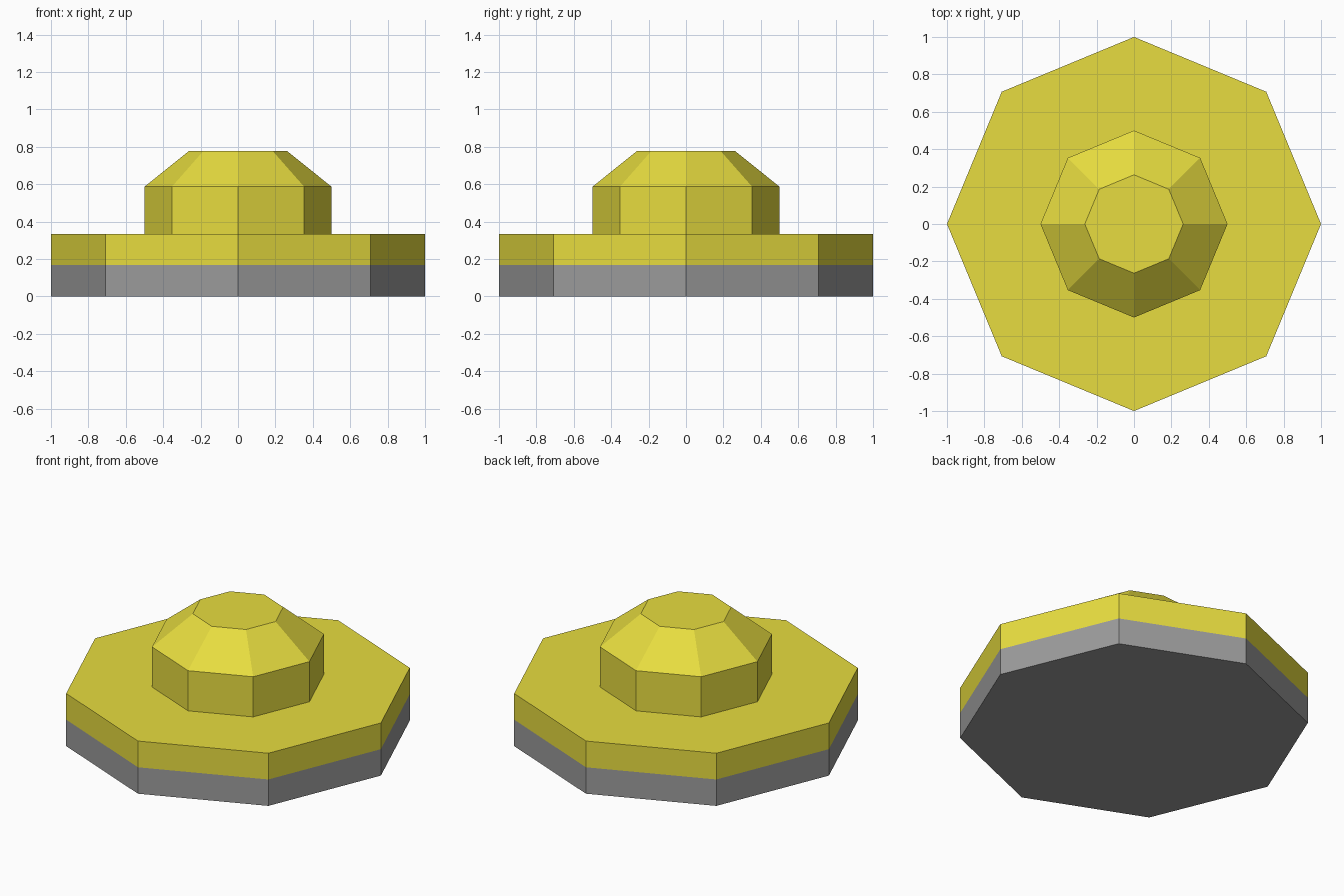
import bpy, bmesh
from math import cos, sin, pi

if "Cube" in bpy.data.objects:
    bpy.data.objects.remove(bpy.data.objects["Cube"])

SIDES = 8


def material(name, color):
    mat = bpy.data.materials.new(name)
    mat.diffuse_color = color
    mat.use_nodes = True
    mat.node_tree.nodes["Principled BSDF"].inputs["Base Color"].default_value = mat.diffuse_color
    return mat


def lathe(name, profile, mat, cap_bottom=True, cap_top=True):
    """Eight-sided turned solid from (radius, height) pairs, bottom to top."""
    bm = bmesh.new()
    rings = [[bm.verts.new((r * cos(2 * pi * i / SIDES), r * sin(2 * pi * i / SIDES), z))
              for i in range(SIDES)] for r, z in profile]
    for low, high in zip(rings, rings[1:]):
        for i in range(SIDES):
            j = (i + 1) % SIDES
            bm.faces.new((low[i], low[j], high[j], high[i]))
    if cap_bottom:
        bm.faces.new(rings[0][::-1])
    if cap_top:
        bm.faces.new(rings[-1])
    mesh = bpy.data.meshes.new(name)
    bm.to_mesh(mesh)
    bm.free()
    mesh.materials.append(mat)
    obj = bpy.data.objects.new(name, mesh)
    bpy.context.collection.objects.link(obj)
    return obj


yellow = material("yellow", (0.80, 0.72, 0.05, 1))
dark = material("dark_grey", (0.33, 0.33, 0.33, 1))

# Dark lower half of the disc
lathe("base_disc", [(1, 0), (1, 0.167)], dark, cap_top=False)

# Yellow upper half, stepping in to the chamfered knob
lathe("upper_disc_and_knob",
      [(1, 0.167), (1, 0.333), (0.5, 0.333), (0.5, 0.587), (0.263, 0.777)],
      yellow, cap_bottom=False)
